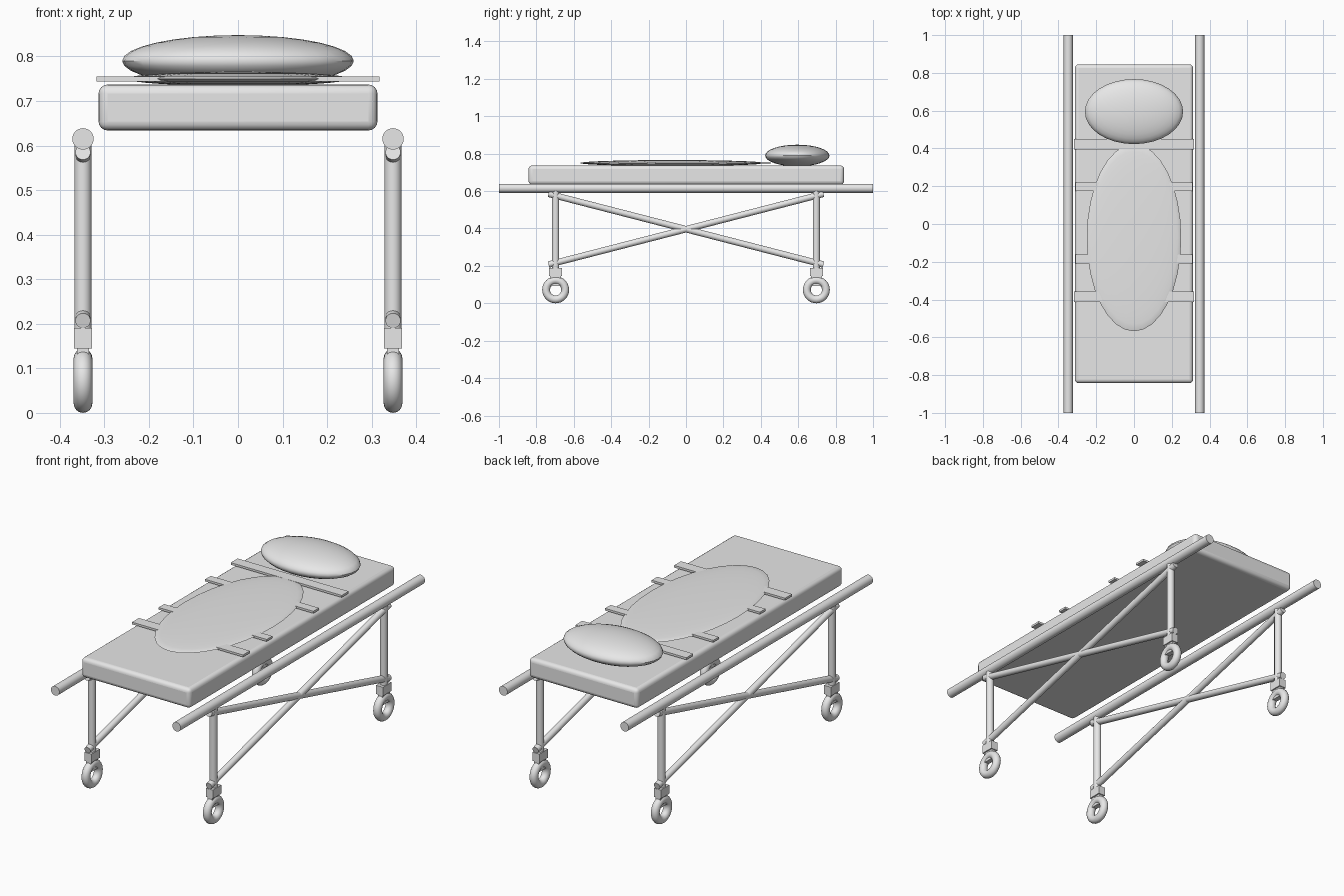
import bpy
import math
from mathutils import Vector

cube = bpy.data.objects.get("Cube")
if cube:
    bpy.data.objects.remove(cube, do_unlink=True)

grey = bpy.data.materials.new("plain grey")
grey.use_nodes = True
colour = (0.8, 0.8, 0.8, 1)
grey.diffuse_color = colour
grey.node_tree.nodes["Principled BSDF"].inputs["Base Color"].default_value = colour


def finish(name, smooth=True):
    obj = bpy.context.object
    obj.name = name
    obj.data.materials.append(grey)
    if smooth:
        bpy.ops.object.shade_smooth_by_angle(angle=math.radians(40))
    return obj


def box(name, low, high, bevel=0):
    low, high = Vector(low), Vector(high)
    bpy.ops.mesh.primitive_cube_add(size=1, location=(low + high) / 2)
    bpy.context.object.scale = high - low
    bpy.ops.object.transform_apply(location=False, rotation=False, scale=True)
    obj = finish(name, smooth=False)
    if bevel:
        mod = obj.modifiers.new("rounded edges", 'BEVEL')
        mod.width = bevel
        mod.segments = 4
        bpy.ops.object.shade_smooth_by_angle(angle=math.radians(40))
    return obj


def rod(name, start, end, radius):
    start, end = Vector(start), Vector(end)
    way = end - start
    bpy.ops.mesh.primitive_cylinder_add(
        vertices=32, radius=radius, depth=way.length, location=(start + end) / 2,
        rotation=way.to_track_quat('Z', 'Y').to_euler())
    return finish(name)


def ellipsoid(name, centre, radii):
    bpy.ops.mesh.primitive_uv_sphere_add(segments=32, ring_count=16, radius=1, location=centre)
    bpy.context.object.scale = radii
    bpy.ops.object.transform_apply(location=False, rotation=False, scale=True)
    return finish(name)


# Bedding
box("mattress", (-0.313, -0.842, 0.634), (0.313, 0.845, 0.737), bevel=0.02)
ellipsoid("pillow", (0, 0.595, 0.79), (0.26, 0.172, 0.058))
ellipsoid("blanket", (0, -0.073, 0.75), (0.25, 0.495, 0.016))

# Straps, wide at the ends and narrow in between
for name, y, half_x, half_y in (("head_strap", 0.423, 0.318, 0.028),
                                ("chest_strap", 0.197, 0.31, 0.023),
                                ("hip_strap", -0.185, 0.31, 0.023),
                                ("leg_strap", -0.385, 0.318, 0.028)):
    box(name, (-half_x, y - half_y, 0.744), (half_x, y + half_y, 0.755))

# Frame, the same on both sides
for side, x in (("right", -0.348), ("left", 0.348)):
    rod(side + "_rail", (x, -1, 0.615), (x, 1, 0.615), 0.024)
    for end, s in (("front", -1), ("back", 1)):
        tag = side + "_" + end
        y = s * 0.697
        rod(tag + "_brace", (x, s * 0.735, 0.585), (x, -s * 0.735, 0.207), 0.017)
        rod(tag + "_leg", (x, y, 0.15), (x, y, 0.615), 0.019)

        # Caster
        box(tag + "_fork", (x - 0.02, y - 0.035, 0.145), (x + 0.02, y + 0.035, 0.19))
        box(tag + "_wheel_mount", (x - 0.013, y - 0.03, 0.092), (x + 0.013, y + 0.03, 0.15))
        bpy.ops.mesh.primitive_torus_add(
            major_segments=32, minor_segments=16, major_radius=0.051, minor_radius=0.021,
            location=(x, y, 0.072), rotation=(0, math.pi / 2, 0))
        finish(tag + "_wheel")
